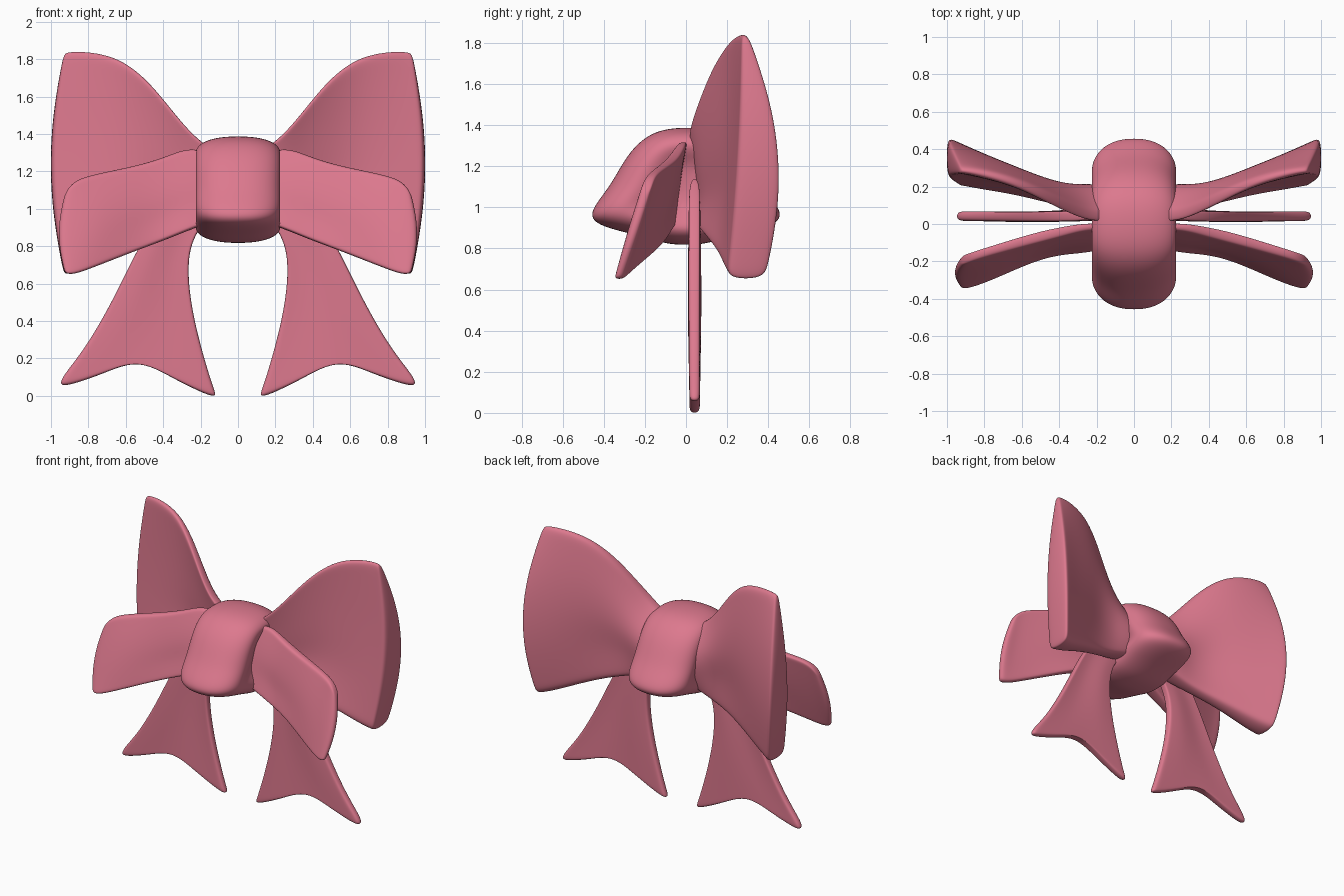
import bpy, bmesh, math

if "Cube" in bpy.data.objects:
    bpy.data.objects.remove(bpy.data.objects["Cube"])

pink = bpy.data.materials.new("ribbon pink")
pink.diffuse_color = (0.72, 0.19, 0.27, 1)
pink.use_nodes = True
pink.node_tree.nodes["Principled BSDF"].inputs["Base Color"].default_value = pink.diffuse_color


def loft(name, rings, cap_strip=True, mirror=True):
    """Skin closed rings, cap both ends, then mirror and smooth."""
    bm = bmesh.new()
    vs = [[bm.verts.new(p) for p in r] for r in rings]
    n = len(vs[0])
    for a, b in zip(vs, vs[1:]):
        for i in range(n):
            j = (i + 1) % n
            bm.faces.new((a[i], a[j], b[j], b[i]))
    for r in (vs[0], vs[-1]):
        if cap_strip:
            for i in range(n // 2 - 1):
                bm.faces.new((r[i], r[i + 1], r[n - 2 - i], r[n - 1 - i]))
        else:
            bm.faces.new(r)
    bmesh.ops.recalc_face_normals(bm, faces=bm.faces)
    me = bpy.data.meshes.new(name)
    bm.to_mesh(me)
    bm.free()
    me.materials.append(pink)
    for p in me.polygons:
        p.use_smooth = True
    ob = bpy.data.objects.new(name, me)
    bpy.context.collection.objects.link(ob)
    if mirror:
        ob.modifiers.new("mirror", 'MIRROR')
    sub = ob.modifiers.new("smooth", 'SUBSURF')
    sub.levels = sub.render_levels = 3
    return ob


def quad(a, b, c, t):
    """Parabola through a, b, c at t = 0, 0.5, 1."""
    return a * (1 - t) * (1 - 2 * t) + b * 4 * t * (1 - t) + c * t * (2 * t - 1)


LEVELS = [0, .06, .28, .5, .72, .94, 1]


def loop_ring(x, bulge, zb, zt, f, b, dent=0):
    """Lens-like section; dent pinches both faces into a crease."""
    def side(y, s):
        return [(x + bulge * 4 * t * (1 - t),
                 quad(*y, t) + s * dent * math.exp(-((t - .3) / .16) ** 2),
                 zb + (zt - zb) * t) for t in LEVELS]
    return side(f, 1) + side(b, -1)[::-1]


# Front loops: x, end bulge, bottom z, top z, front y and back y (bottom, mid, top)
front = [
    (.08, 0, .95, 1.28, (-.12, -.08, -.03), (-.02, -.02, .00)),
    (.25, 0, .89, 1.335, (-.16, -.11, -.025), (-.06, -.03, .01), .01),
    (.37, 0, .84, 1.285, (-.165, -.13, -.06), (-.09, -.045, -.01), .015),
    (.52, 0, .785, 1.235, (-.195, -.16, -.10), (-.14, -.08, -.04), .008),
    (.75, 0, .695, 1.19, (-.30, -.25, -.16), (-.25, -.17, -.11)),
    (.88, .01, .645, 1.155, (-.35, -.28, -.20), (-.30, -.22, -.15)),
    (.925, .037, .655, 1.08, (-.35, -.29, -.22), (-.31, -.23, -.17)),
]
loft("front_loops", [loop_ring(*s) for s in front])

# Back loops: taller, with thick bowed ends and a crease near the knot
back = [
    (.08, 0, .95, 1.28, (.03, .04, .02), (.16, .20, .08)),
    (.22, 0, .90, 1.37, (.05, .05, .005), (.17, .225, .06), .015),
    (.34, 0, .86, 1.51, (.08, .09, .05), (.18, .225, .11), .03),
    (.48, 0, .82, 1.69, (.11, .14, .12), (.21, .26, .18), .035),
    (.64, 0, .76, 1.815, (.15, .20, .20), (.27, .32, .25), .015),
    (.82, .02, .68, 1.845, (.18, .235, .25), (.34, .395, .295)),
    (.91, .065, .65, 1.84, (.20, .25, .27), (.38, .455, .30)),
    (.93, .077, .65, 1.83, (.20, .255, .27), (.385, .465, .30)),
]
loft("back_loops", [loop_ring(*s) for s in back])


# Tails: inner x, inner z, outer x, outer z, notch height, y bump
def tail_ring(xi, zi, xo, zo, notch, bump, h=.026):
    def side(d):
        return [(xi + (xo - xi) * t,
                 .042 + d * h + bump * math.sin(2 * math.pi * t),
                 zi + (zo - zi) * t + notch * math.sin(math.pi * t) ** 3) for t in LEVELS]
    return side(-1) + side(1)[::-1]


tails = [
    (.06, 1.05, .24, 1.15, 0, 0),
    (.20, .92, .42, 1.00, 0, .004),
    (.275, .76, .55, .76, 0, .008),
    (.255, .50, .675, .50, 0, .010),
    (.195, .25, .82, .25, .07, .005),
    (.13, .04, .945, .10, .12, 0),
    (.11, -.005, .955, .055, .175, 0),
]
loft("tails", [tail_ring(*s) for s in tails])

# Knot: side profile swept across x, shrinking towards the ends
half = [(.17, 1.375), (.29, 1.26), (.37, 1.10), (.48, .975), (.44, .91),
        (.24, .865), (.10, .82)]
profile = [(0, 1.395)] + half + [(0, .815)] + [(-y, z) for y, z in reversed(half)]
knot = [(.17, .3), (.215, .55), (.235, .74), (.19, .9), (.10, .985), (0, 1)]
stations = [(-x, s) for x, s in knot] + [(x, s) for x, s in reversed(knot[:-1])]
loft("knot", [[(x, y * s ** 1.4, 1.10 + (z - 1.10) * s) for y, z in profile]
              for x, s in stations], cap_strip=False, mirror=False)
